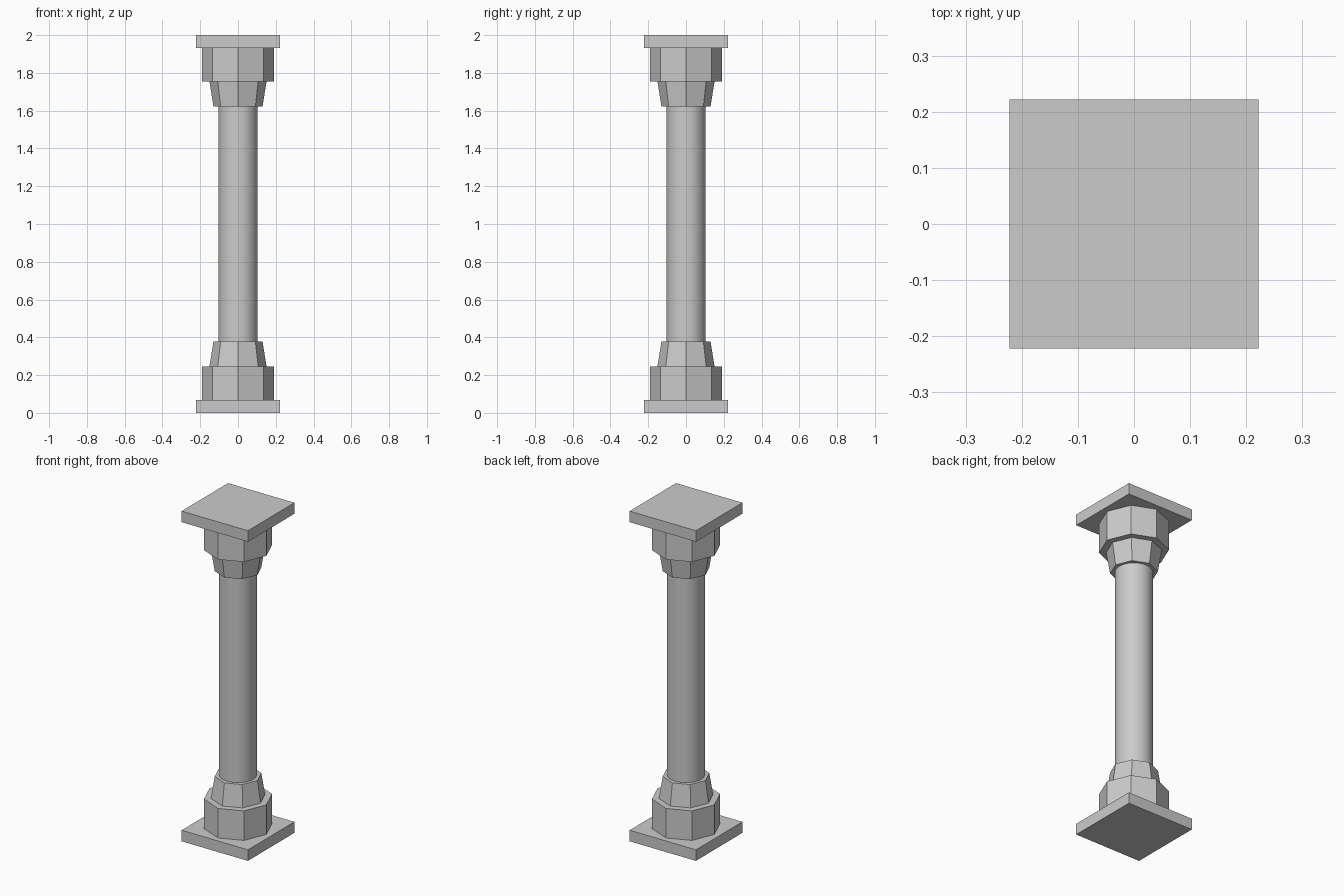
import bpy
import math

cube = bpy.data.objects.get("Cube")
if cube:
    bpy.data.objects.remove(cube, do_unlink=True)

# Single stone colour
stone = bpy.data.materials.new("stone_grey")
stone.use_nodes = True
colour = (0.6, 0.6, 0.6, 1)
stone.diffuse_color = colour
stone.node_tree.nodes["Principled BSDF"].inputs["Base Color"].default_value = colour

HEIGHT = 2.0
PLATE_TOP, DRUM_TOP, COLLAR_TOP = 0.067, 0.246, 0.378


def prism(name, sides, r_low, r_high, z_low, z_high, turn=0.0):
    """Upright prism or frustum between two heights."""
    bpy.ops.mesh.primitive_cone_add(
        vertices=sides, radius1=r_low, radius2=r_high, depth=z_high - z_low,
        location=(0, 0, (z_low + z_high) / 2), rotation=(0, 0, turn))
    obj = bpy.context.object
    obj.name = name
    obj.data.materials.append(stone)
    return obj


def stacked(name, sides, r_outer, r_inner, z_outer, z_inner, turn=0.0):
    """Same block at the foot and, flipped, at the head of the column."""
    prism("base_" + name, sides, r_outer, r_inner, z_outer, z_inner, turn)
    prism("capital_" + name, sides, r_inner, r_outer,
          HEIGHT - z_inner, HEIGHT - z_outer, turn)


# Square plates, octagonal drums and tapered octagonal collars
plate_radius = 0.222 * math.sqrt(2)
stacked("plate", 4, plate_radius, plate_radius, 0, PLATE_TOP, math.pi / 4)
stacked("drum", 8, 0.19, 0.19, PLATE_TOP, DRUM_TOP)
stacked("collar", 8, 0.151, 0.13, DRUM_TOP, COLLAR_TOP)

# Round smooth shaft
shaft = prism("shaft", 32, 0.104, 0.104, COLLAR_TOP, HEIGHT - COLLAR_TOP)
bpy.ops.object.shade_smooth_by_angle(angle=math.radians(30))
